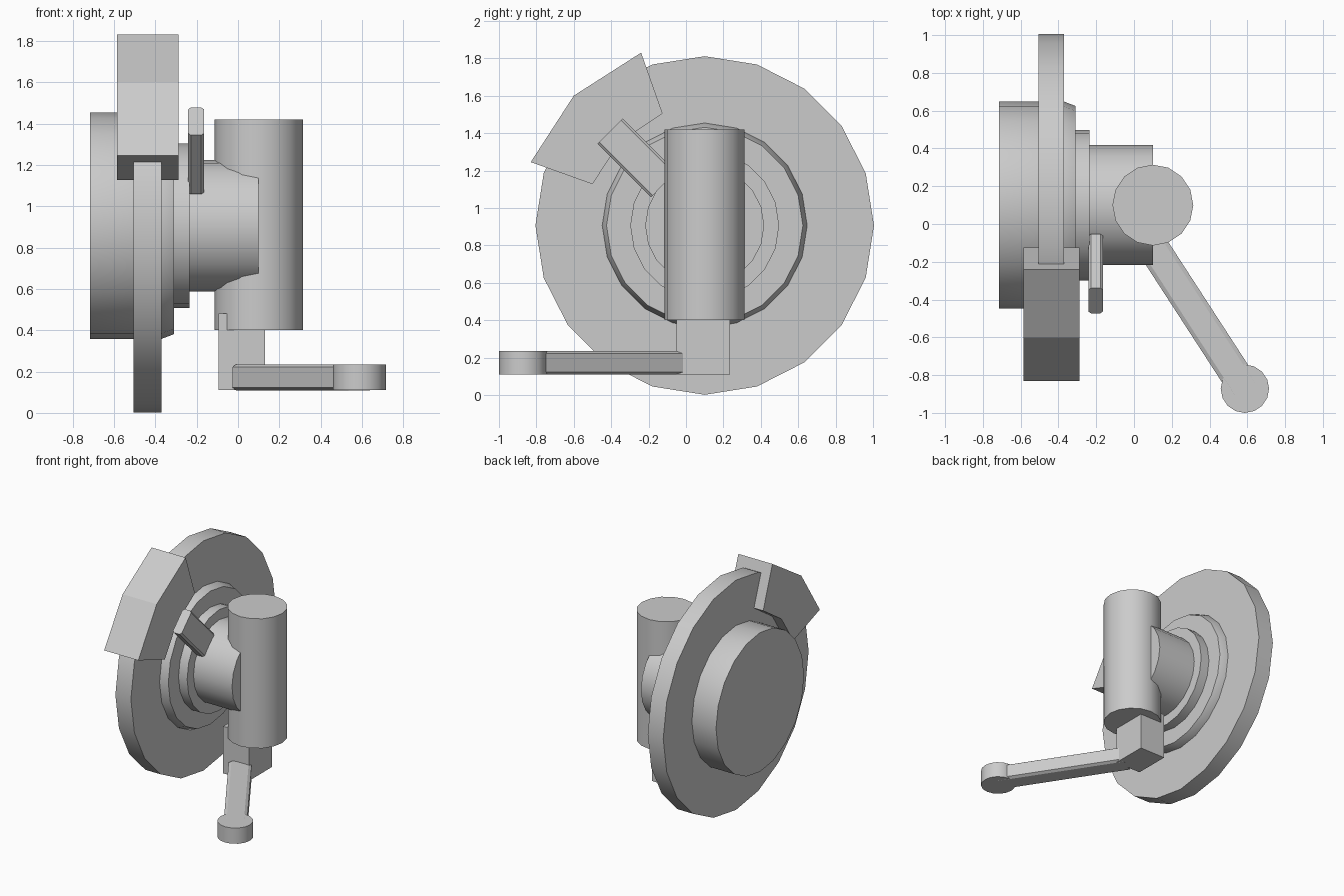
import bpy, bmesh
from math import radians, pi, cos, sin
from mathutils import Matrix, Vector

cube = bpy.data.objects.get("Cube")
if cube:
    bpy.data.objects.remove(cube, do_unlink=True)

grey = bpy.data.materials.new("plain grey")
grey.use_nodes = True
grey.diffuse_color = (0.6, 0.6, 0.6, 1)
grey.node_tree.nodes["Principled BSDF"].inputs["Base Color"].default_value = (0.6, 0.6, 0.6, 1)

AXLE = Vector((0, 0.1, 0.906))


def finish(name, bm, matrix=Matrix(), smooth=False):
    """Turn a bmesh into a named grey object."""
    bmesh.ops.transform(bm, matrix=matrix, verts=bm.verts)
    bmesh.ops.recalc_face_normals(bm, faces=bm.faces)
    mesh = bpy.data.meshes.new(name)
    bm.to_mesh(mesh)
    bm.free()
    mesh.materials.append(grey)
    obj = bpy.data.objects.new(name, mesh)
    bpy.context.collection.objects.link(obj)
    if smooth:
        bpy.ops.object.select_all(action='DESELECT')
        obj.select_set(True)
        bpy.context.view_layer.objects.active = obj
        bpy.ops.object.shade_smooth_by_angle(angle=radians(30))
    return obj


def lathe(name, profile, sides, matrix):
    """Stack of rings (height, radius) around local z, capped at both ends."""
    bm = bmesh.new()
    rings = [[bm.verts.new((r * cos(2 * pi * i / sides), r * sin(2 * pi * i / sides), h))
              for i in range(sides)] for h, r in profile]
    for a, b in zip(rings, rings[1:]):
        for i in range(sides):
            j = (i + 1) % sides
            bm.faces.new((a[i], a[j], b[j], b[i]))
    bm.faces.new(rings[0])
    bm.faces.new(rings[-1])
    return finish(name, bm, matrix, smooth=True)


def prism(name, outline, x0, x1, matrix=Matrix()):
    """Extrude a (y, z) outline along x."""
    bm = bmesh.new()
    face = bm.faces.new([bm.verts.new((x0, y, z)) for y, z in outline])
    out = bmesh.ops.extrude_face_region(bm, geom=[face])
    moved = [v for v in out["geom"] if isinstance(v, bmesh.types.BMVert)]
    bmesh.ops.translate(bm, verts=moved, vec=(x1 - x0, 0, 0))
    return finish(name, bm, matrix)


def chamfered(w, h, cw, ch):
    """Centred rectangle outline with cut corners."""
    a, b = w / 2, h / 2
    return [(a - cw, -b), (a, ch - b), (a, b - ch), (a - cw, b),
            (cw - a, b), (-a, b - ch), (-a, ch - b), (cw - a, -b)]


# Wheel parts turning on the horizontal axle
axle = Matrix.Translation(AXLE) @ Matrix.Rotation(pi / 2, 4, 'Y')
lathe("brake_disc", [(-0.505, 0.905), (-0.37, 0.905)], 20, axle)
lathe("hub", [(-0.715, 0.548), (-0.37, 0.548), (-0.31, 0.525)], 20, axle)
lathe("hub_step", [(-0.35, 0.398), (-0.235, 0.398)], 20, axle)
lathe("hub_neck", [(-0.28, 0.318), (0.1, 0.318)], 20, axle)

# Upright post and the block beneath it
lathe("upright_post", [(0.4, 0.214), (1.42, 0.214)], 16, Matrix.Translation((0.1, 0.1, 0)))
prism("post_block", [(-0.05, 0.11), (0.235, 0.11), (0.235, 0.48), (-0.05, 0.48)], -0.095, 0.13)

# Control arm with its round end
knob = Vector((0.587, -0.872, 0.172))
aim = Matrix.Translation(knob) @ Matrix.Rotation(radians(-57), 4, 'Z')
prism("control_arm", chamfered(0.166, 0.125, 0.021, 0.013), -1.0, 0, aim)
lathe("arm_end", [(-0.062, 0.128), (0.062, 0.128)], 16, Matrix.Translation(knob))

# Caliper gripping the disc
prism("caliper", [(-0.24, 1.83), (-0.6, 1.6), (-0.83, 1.245),
                  (-0.5, 1.127), (-0.353, 1.353), (-0.125, 1.505)], -0.585, -0.288)

# Small tilted sensor plate: long side points at the axle
tilt = (Matrix.Translation((-0.203, -0.263, 1.268)) @ Matrix.Rotation(radians(-45), 4, 'X')
        @ Matrix.Rotation(pi / 2, 4, 'Z'))
prism("sensor_plate", chamfered(0.076, 0.19, 0.013, 0.013), -0.202, 0.202, tilt)
